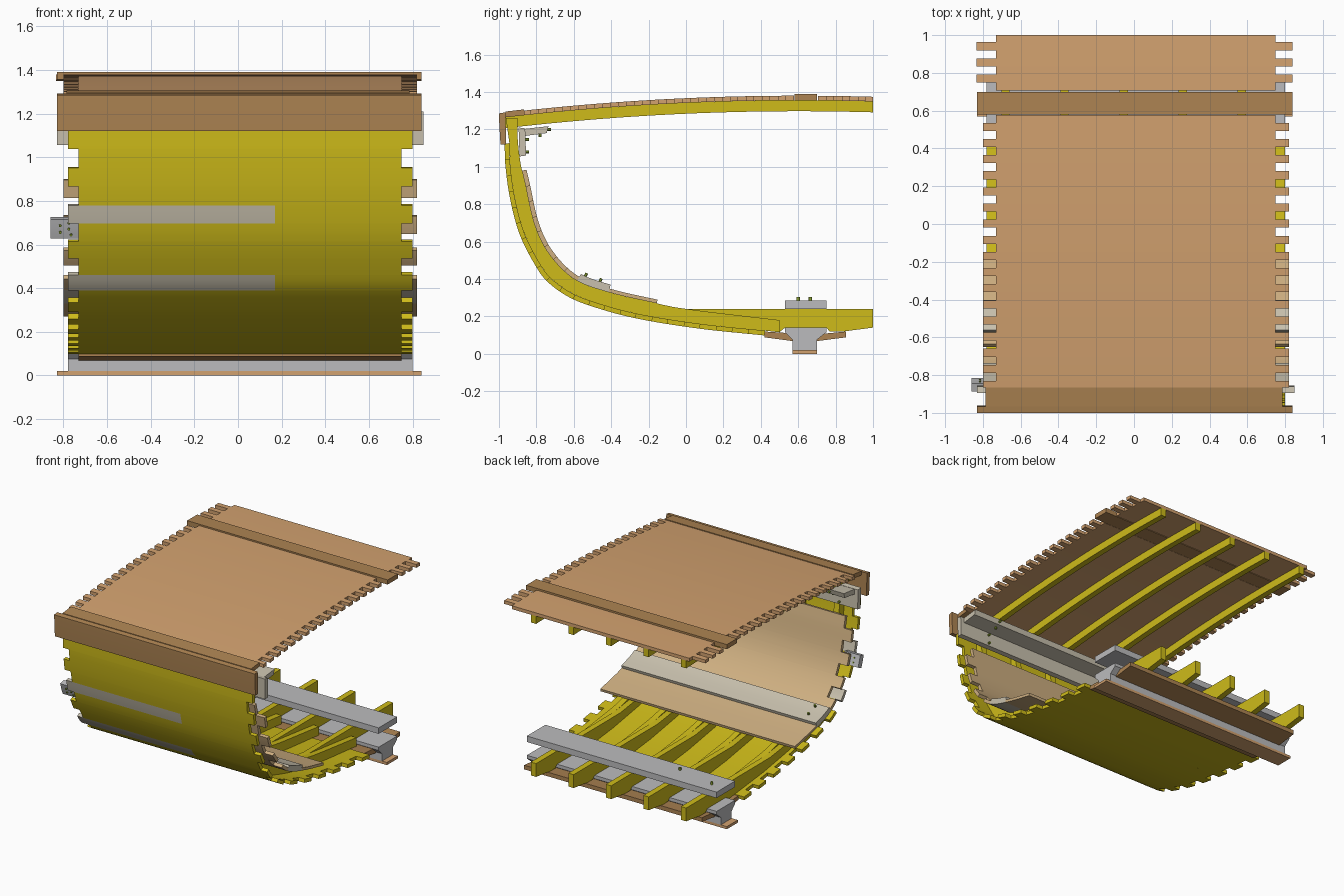
import bpy, bmesh, math
from mathutils import Vector

if "Cube" in bpy.data.objects:
    bpy.data.objects.remove(bpy.data.objects["Cube"])


def material(name, rgb):
    m = bpy.data.materials.new(name)
    m.diffuse_color = (*rgb, 1)
    m.use_nodes = True
    m.node_tree.nodes["Principled BSDF"].inputs["Base Color"].default_value = m.diffuse_color
    return m


YELLOW = material("yellow_timber", (0.62, 0.50, 0.01))
DECK = material("deck_timber", (0.65, 0.36, 0.16))
BROWN = material("trim_timber", (0.42, 0.23, 0.085))
TAN = material("ceiling_timber", (0.62, 0.43, 0.22))
BEIGE = material("pale_timber", (0.58, 0.53, 0.42))
GREY = material("grey_timber", (0.50, 0.50, 0.51))
GREEN = material("bolt_green", (0.25, 0.35, 0.03))


def prism(name, poly, x0, x1, mat):
    """Extrude a (y, z) outline along x."""
    bm = bmesh.new()
    a = [bm.verts.new((x0, y, z)) for y, z in poly]
    b = [bm.verts.new((x1, y, z)) for y, z in poly]
    bm.faces.new(a)
    bm.faces.new(b[::-1])
    n = len(poly)
    for i in range(n):
        j = (i + 1) % n
        bm.faces.new((a[j], a[i], b[i], b[j]))
    bmesh.ops.recalc_face_normals(bm, faces=bm.faces)
    me = bpy.data.meshes.new(name)
    bm.to_mesh(me)
    bm.free()
    ob = bpy.data.objects.new(name, me)
    bpy.context.collection.objects.link(ob)
    me.materials.append(mat)
    return ob


def box(name, x0, x1, y0, y1, z0, z1, mat):
    return prism(name, [(y0, z0), (y1, z0), (y1, z1), (y0, z1)], x0, x1, mat)


class Curve:
    """Smooth (y, z) curve sampled by arc length."""

    def __init__(self, pts):
        p = [Vector(q) for q in pts]
        p = [2 * p[0] - p[1]] + p + [2 * p[-1] - p[-2]]
        self.pts = []
        for i in range(1, len(p) - 2):
            a, b, c, d = p[i - 1:i + 3]
            for k in range(12):
                t = k / 12
                self.pts.append(0.5 * (2 * b + (c - a) * t + (2 * a - 5 * b + 4 * c - d) * t * t
                                       + (3 * b - a - 3 * c + d) * t ** 3))
        self.pts.append(p[-2])
        self.s = [0]
        for a, b in zip(self.pts, self.pts[1:]):
            self.s.append(self.s[-1] + (b - a).length)
        self.length = self.s[-1]

    def at(self, s, off=0):
        i = 0
        while i < len(self.s) - 2 and self.s[i + 1] < s:
            i += 1
        a, b = self.pts[i], self.pts[i + 1]
        t = (b - a).normalized()
        p = a + t * (s - self.s[i])
        return (p.x - t.y * off, p.y + t.x * off)

    def strip(self, s0, s1, o0, o1, n=4):
        ss = [s0 + (s1 - s0) * k / n for k in range(n + 1)]
        return [self.at(s, o0) for s in ss] + [self.at(s, o1) for s in reversed(ss)]


def bolt(name, loc, direction, r=0.009, h=0.03):
    bpy.ops.mesh.primitive_cylinder_add(vertices=12, radius=r, depth=h, location=loc)
    ob = bpy.context.object
    ob.name = name
    ob.rotation_euler = Vector(direction).to_track_quat('Z', 'Y').to_euler()
    ob.data.materials.append(GREEN)


outer = Curve([(-0.97, 1.125), (-0.965, 1.0), (-0.94, 0.826), (-0.89, 0.64), (-0.81, 0.48),
               (-0.74, 0.385), (-0.62, 0.30), (-0.46, 0.24), (-0.246, 0.185), (0.075, 0.134),
               (0.42, 0.098)])
inner = Curve([(-0.90, 1.26), (-0.90, 1.15), (-0.885, 1.02), (-0.86, 0.906), (-0.81, 0.69),
               (-0.73, 0.53), (-0.594, 0.397), (-0.406, 0.327), (-0.17, 0.273), (0.0, 0.24),
               (0.5, 0.18)])

# outer hull planks with staggered ends; two have a pale scarfed length
N = 23
w = outer.length / N
for i in range(N):
    shape = outer.strip(i * w, (i + 1) * w, 0, 0.026)
    x0, x1 = ((-0.73, 0.75), (-0.78, 0.80))[i % 2 == 0]
    if i in (4, 8):
        prism("butt_plank", shape, x0, 0.17, BEIGE)
        x0 = 0.17
    prism("hull_plank", shape, x0, x1, YELLOW)

# butt block with rivets at the hull edge
prism("butt_block", outer.strip(4.85 * w, 5.95 * w, 0.027, 0.07), -0.86, -0.73, GREY)
for x, k in ((-0.815, 5.2), (-0.815, 5.6), (-0.775, 5.05), (-0.775, 5.4), (-0.765, 5.75)):
    y, z = outer.at(k * w, 0.047)
    bolt("rivet", (x, y, z), (0, 1, 0.3), 0.006, 0.055)


def deck_z(y):
    return 1.38 - 0.037 * (y - 0.6) ** 2


def deck_strip(y0, y1, top, bottom, n=1):
    ys = [y0 + (y1 - y0) * k / n for k in range(n + 1)]
    return [(y, deck_z(y) + top) for y in ys] + [(y, deck_z(y) + bottom) for y in reversed(ys)]


# frames, floors and deck beams
frame_outer = [(-0.963, 1.26)] + [outer.at(outer.length * k / 40, 0.026) for k in range(41)] + [(0.5, 0.115)]
frame_inner = [inner.at(inner.length * k / 40) for k in range(41)]
floor = [(0.0, 0.24), (1.0, 0.24), (1.0, 0.14), (0.83, 0.118), (0.77, 0.118), (0.75, 0.14),
         (0.53, 0.14), (0.5, 0.116), (0.42, 0.124), (0.075, 0.16), (-0.24, 0.211), (-0.3, 0.25),
         (-0.17, 0.262)]
for k in range(-2, 3):
    x = -0.055 + 0.3125 * k
    prism("hull_frame", frame_outer + frame_inner[::-1], x + 0.022, x + 0.067, YELLOW)
    prism("floor_timber", floor, x - 0.022, x + 0.022, YELLOW)
    prism("deck_beam", deck_strip(-0.965, 1.0, -0.025, -0.083, 24), x - 0.022, x + 0.022, YELLOW)

# keel assembly
prism("keel", [(0.57, 0.02), (0.70, 0.02), (0.70, 0.075), (0.75, 0.115), (0.75, 0.14),
               (0.53, 0.14), (0.53, 0.115), (0.57, 0.075)], -0.78, 0.80, GREY)
box("worm_shoe", -0.83, 0.84, 0.57, 0.70, 0, 0.02, DECK)
box("keelson", -0.78, 0.80, 0.53, 0.75, 0.24, 0.285, GREY)
prism("garboard_left", [(0.42, 0.088), (0.57, 0.068), (0.57, 0.105), (0.53, 0.112), (0.42, 0.119)],
      -0.73, 0.75, BROWN)
prism("garboard_right", [(0.70, 0.068), (0.855, 0.088), (0.855, 0.119), (0.74, 0.108), (0.70, 0.105)],
      -0.73, 0.75, BROWN)
bolt("keelson_bolt", (-0.37, 0.60, 0.29), (0, 0, 1))
bolt("keelson_bolt", (-0.68, 0.665, 0.29), (0, 0, 1))

# inner ceiling planks, bilge stringer and lower ceiling
s = 0.283
for i in range(8):
    x0, x1 = ((-0.73, 0.75), (-0.80, 0.82))[i % 2]
    prism("ceiling_plank", inner.strip(s, s + 0.085, 0, 0.025), x0, x1, TAN)
    s += 0.085
prism("bilge_stringer", inner.strip(s, s + 0.18, 0, 0.042), -0.80, 0.82, BEIGE)
for f in (0.03, 0.12):
    y, z = inner.at(s + f, 0.045)
    bolt("stringer_bolt", (-0.70, y, z), (0, 0.5, 1), 0.008)
s += 0.18
prism("lower_ceiling", inner.strip(s, s + 0.265, 0, 0.02), -0.80, 0.82, TAN)

# beam clamp and shelf under the deck
prism("beam_clamp", [(-0.895, 1.21), (-0.86, 1.205), (-0.855, 1.06), (-0.89, 1.055)], -0.83, 0.85, BEIGE)
prism("beam_shelf", [(-0.86, 1.165), (-0.745, 1.18), (-0.735, 1.217), (-0.86, 1.203)], -0.80, 0.82, BEIGE)
for x in (-0.68, 0.60):
    bolt("clamp_bolt", (x, -0.855, 1.08), (0, 1, 0), 0.008)
    bolt("clamp_bolt", (x, -0.855, 1.145), (0, 1, 0), 0.008)
    bolt("shelf_bolt", (x, -0.78, 1.175), (0, 0, 1), 0.008)
    bolt("shelf_bolt", (x, -0.738, 1.2), (0, 1, 0), 0.008)

# deck planks with staggered ends
y1, i = 1.0, 0
while y1 > -0.864:
    y0 = max(0.9625 - 0.0427 * i, -0.865)
    if i % 2 == 0:
        x0, x1 = -0.73, 0.75
    else:
        x0, x1 = (-0.835, 0.84) if y1 > 0.7 else (-0.80, 0.82)
    if not 0.58 < (y0 + y1) / 2 < 0.70:
        prism("deck_plank", deck_strip(y0, y1, 0, -0.025), x0, x1, DECK)
    y1, i = y0, i + 1

# king plank, covering board and sheer strake
prism("king_plank", deck_strip(0.58, 0.70, 0.01, -0.025, 2), -0.83, 0.84, BROWN)
prism("covering_board", deck_strip(-0.965, -0.865, 0.006, -0.025, 2), -0.785, 0.785, BROWN)
prism("sheer_strake", [(-1.0, 1.285), (-0.965, 1.291), (-0.962, 1.12), (-0.992, 1.12), (-1.0, 1.26)],
      -0.83, 0.84, BROWN)

# keep plank edges crisp, curved faces smooth
bpy.ops.object.select_all(action='SELECT')
bpy.context.view_layer.objects.active = bpy.data.objects["keel"]
bpy.ops.object.shade_smooth_by_angle(angle=math.radians(30))
